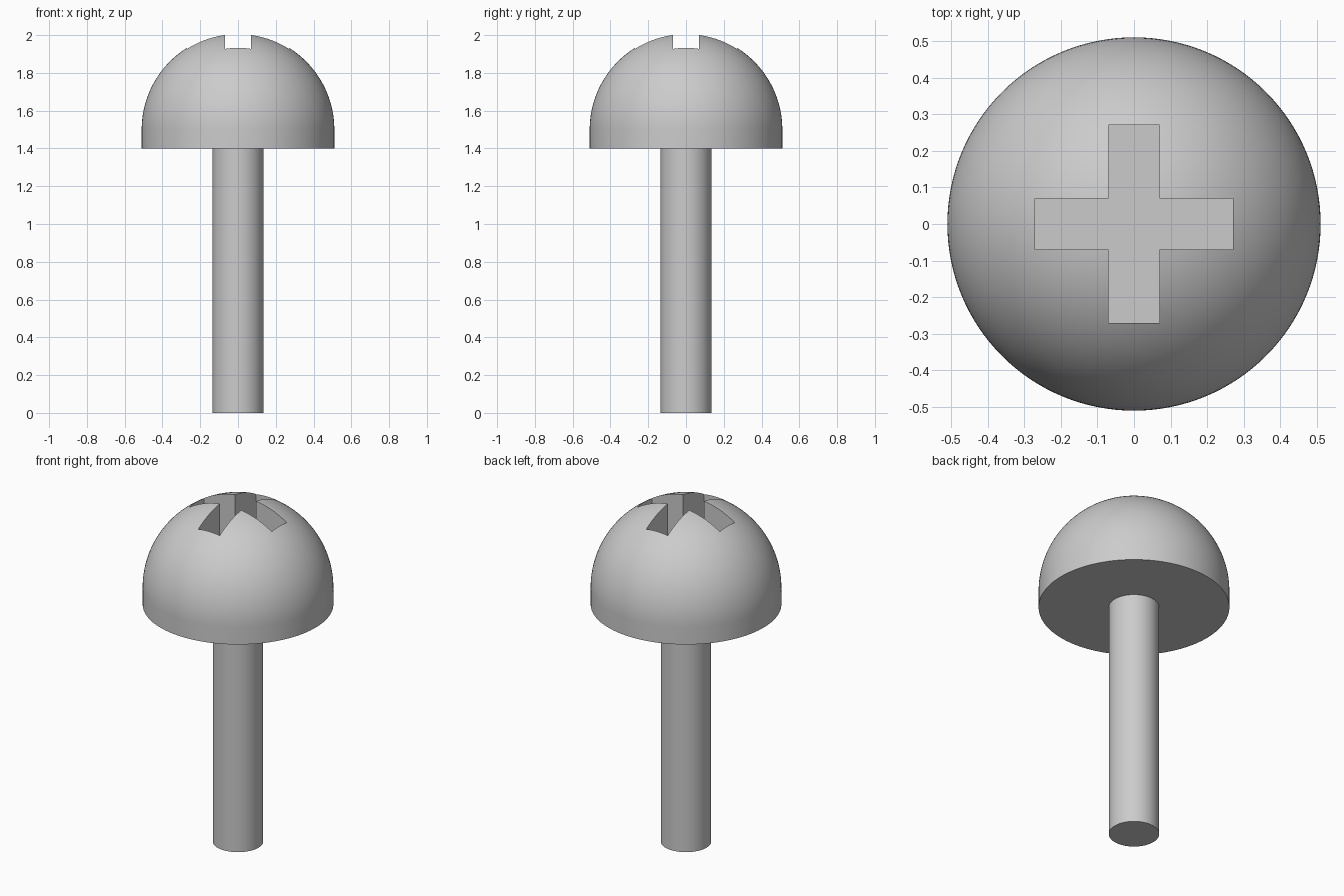
import bpy, bmesh, math
from mathutils import Vector

cube = bpy.data.objects.get("Cube")
if cube:
    bpy.data.objects.remove(cube, do_unlink=True)

HEAD_R, SHAFT_R = 0.51, 0.135
HEAD_BASE, DOME_Z = 1.4, 1.5
SLOT_HALF, SLOT_REACH, SLOT_FLOOR = 0.07, 0.27, 1.74

metal = bpy.data.materials.new("grey metal")
metal.use_nodes = True
grey = (0.6, 0.6, 0.6, 1)
metal.diffuse_color = grey
metal.node_tree.nodes["Principled BSDF"].inputs["Base Color"].default_value = grey


def add_object(name, bm):
    bmesh.ops.recalc_face_normals(bm, faces=bm.faces)
    mesh = bpy.data.meshes.new(name)
    bm.to_mesh(mesh)
    bm.free()
    mesh.materials.append(metal)
    obj = bpy.data.objects.new(name, mesh)
    bpy.context.collection.objects.link(obj)
    return obj


def revolve(name, profile, steps):
    """Spin an (r, z) profile that starts and ends on the axis."""
    bm = bmesh.new()
    verts = [bm.verts.new((r, 0, z)) for r, z in profile]
    edges = [bm.edges.new(pair) for pair in zip(verts, verts[1:])]
    bmesh.ops.spin(bm, geom=verts + edges, cent=(0, 0, 0), axis=(0, 0, 1),
                   angle=math.tau, steps=steps, use_duplicate=False)
    bmesh.ops.remove_doubles(bm, verts=bm.verts, dist=1e-5)
    return add_object(name, bm)


def select_only(obj):
    bpy.ops.object.select_all(action="DESELECT")
    obj.select_set(True)
    bpy.context.view_layer.objects.active = obj


# Domed head with a short straight rim
rings = 32
dome = [(HEAD_R * math.cos(a), DOME_Z + HEAD_R * math.sin(a))
        for a in (i * math.pi / 2 / rings for i in range(rings))]
head = revolve("head", [(0, HEAD_BASE), (HEAD_R, HEAD_BASE)] + dome
               + [(0, DOME_Z + HEAD_R)], 128)

# Cross-shaped cutter for the driver recess
bm = bmesh.new()
outline = []
for turn in range(4):
    for x, y in ((SLOT_REACH, -SLOT_HALF), (SLOT_REACH, SLOT_HALF),
                 (SLOT_HALF, SLOT_HALF)):
        for _ in range(turn):
            x, y = -y, x
        outline.append(bm.verts.new((x, y, SLOT_FLOOR)))
face = bm.faces.new(outline)
top = bmesh.ops.extrude_face_region(bm, geom=[face])["geom"]
bmesh.ops.translate(bm, vec=Vector((0, 0, 0.5)),
                    verts=[v for v in top if isinstance(v, bmesh.types.BMVert)])
cutter = add_object("recess_cutter", bm)
cutter.hide_render = True

cut = head.modifiers.new("recess", "BOOLEAN")
cut.operation, cut.solver, cut.object = "DIFFERENCE", "EXACT", cutter
select_only(head)
bpy.ops.object.modifier_apply(modifier=cut.name)
bpy.data.objects.remove(cutter, do_unlink=True)

# Plain round shaft, seated slightly into the head
shaft = revolve("shaft", [(0, 0), (SHAFT_R, 0), (SHAFT_R, HEAD_BASE + 0.05),
                          (0, HEAD_BASE + 0.05)], 64)

for part in (head, shaft):
    select_only(part)
    bpy.ops.object.shade_smooth_by_angle(angle=math.radians(30))
